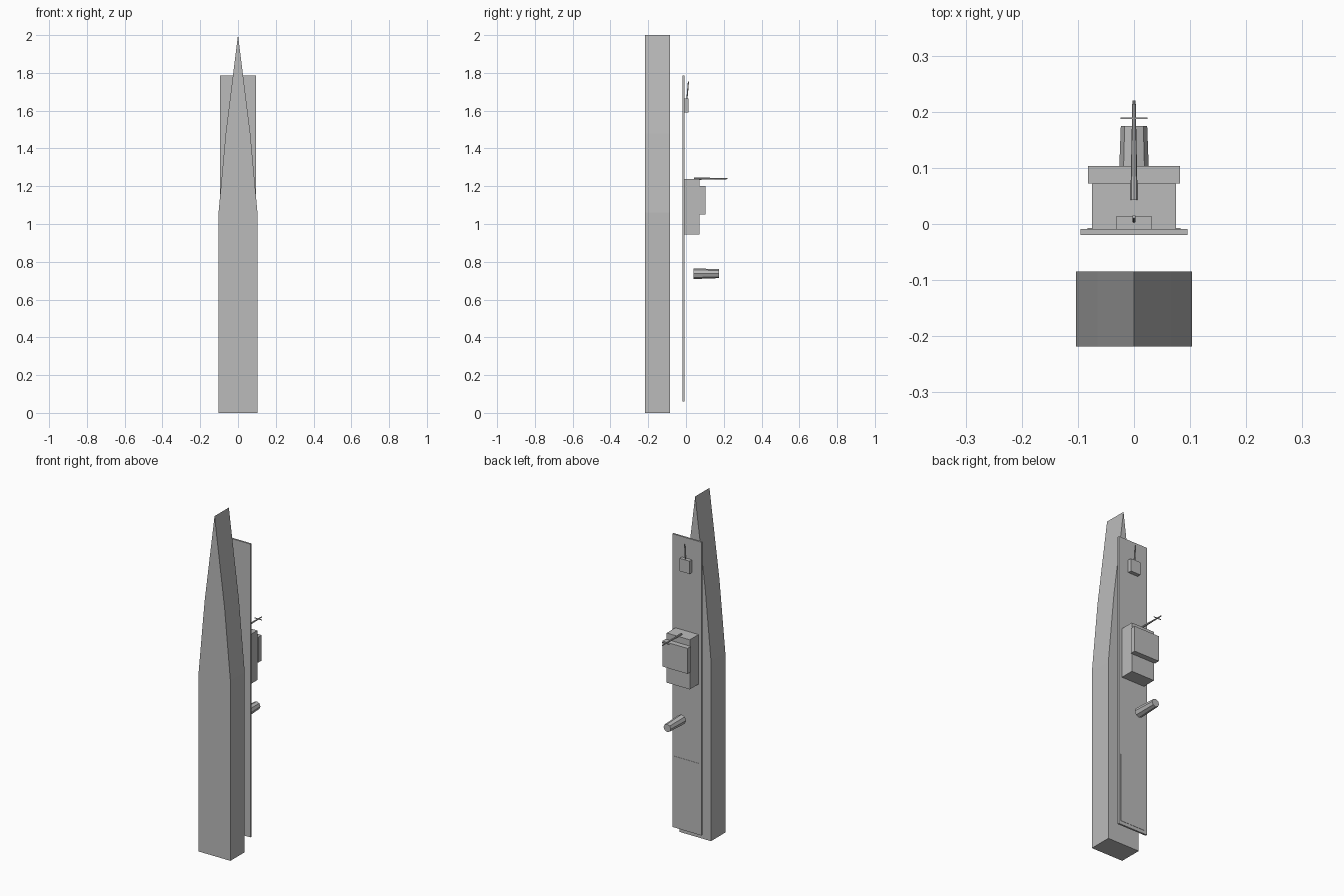
import bpy, bmesh
from mathutils import Vector

cube = bpy.data.objects.get("Cube")
if cube:
    bpy.data.objects.remove(cube, do_unlink=True)

# Single naval grey
grey = bpy.data.materials.new("naval_grey")
grey.use_nodes = True
colour = (0.5, 0.5, 0.5, 1)
grey.diffuse_color = colour
grey.node_tree.nodes["Principled BSDF"].inputs["Base Color"].default_value = colour


def finish(name, bm):
    bmesh.ops.recalc_face_normals(bm, faces=bm.faces)
    mesh = bpy.data.meshes.new(name)
    bm.to_mesh(mesh)
    bm.free()
    mesh.materials.append(grey)
    obj = bpy.data.objects.new(name, mesh)
    bpy.context.scene.collection.objects.link(obj)
    return obj


def box(name, half_width, y0, y1, z0, z1):
    bm = bmesh.new()
    bmesh.ops.create_cube(bm, size=1)
    for v in bm.verts:
        v.co = (v.co.x * 2 * half_width,
                (y0 + y1) / 2 + v.co.y * (y1 - y0),
                (z0 + z1) / 2 + v.co.z * (z1 - z0))
    return finish(name, bm)


def rod(name, start, end, r0, r1, sides=8):
    start, end = Vector(start), Vector(end)
    axis = end - start
    bm = bmesh.new()
    bmesh.ops.create_cone(bm, cap_ends=True, segments=sides, radius1=r0,
                          radius2=r1, depth=axis.length)
    turn = axis.to_track_quat('Z', 'Y')
    for v in bm.verts:
        v.co = turn @ v.co + (start + end) / 2
    return finish(name, bm)


# Hull: mirrored outline with a tapering bow, extruded through its depth
side = [(0.103, 0), (0.103, 1.06), (0.065, 1.48)]
outline = side + [(0, 2)] + [(-x, z) for x, z in reversed(side)]
bm = bmesh.new()
face = bm.faces.new([bm.verts.new((x, -0.218, z)) for x, z in outline])
ext = bmesh.ops.extrude_face_region(bm, geom=[face])
bmesh.ops.translate(bm, vec=(0, 0.133, 0),
                    verts=[g for g in ext["geom"] if isinstance(g, bmesh.types.BMVert)])
finish("hull", bm)

# Decks
box("main_deck", 0.095, -0.0195, -0.009, 0.06, 1.785)
box("stern_deck", 0.083, -0.012, -0.0075, 0.08, 0.48)

# Superstructure
box("deckhouse", 0.075, -0.015, 0.072, 0.945, 1.237)
box("bridge", 0.082, 0.072, 0.103, 1.05, 1.2)

# Funnel and mast
rod("funnel", (0, 0.04, 0.737), (0, 0.175, 0.737), 0.0285, 0.0235)
rod("mast", (0, 0.043, 1.24), (0, 0.22, 1.24), 0.0065, 0.003)
box("mast_crossarm", 0.024, 0.187, 0.19, 1.238, 1.242)

# Forward gun
box("gun_turret", 0.032, -0.015, 0.013, 1.59, 1.665)
rod("gun_barrel", (0, 0.003, 1.64), (0, 0.013, 1.755), 0.003, 0.003)
